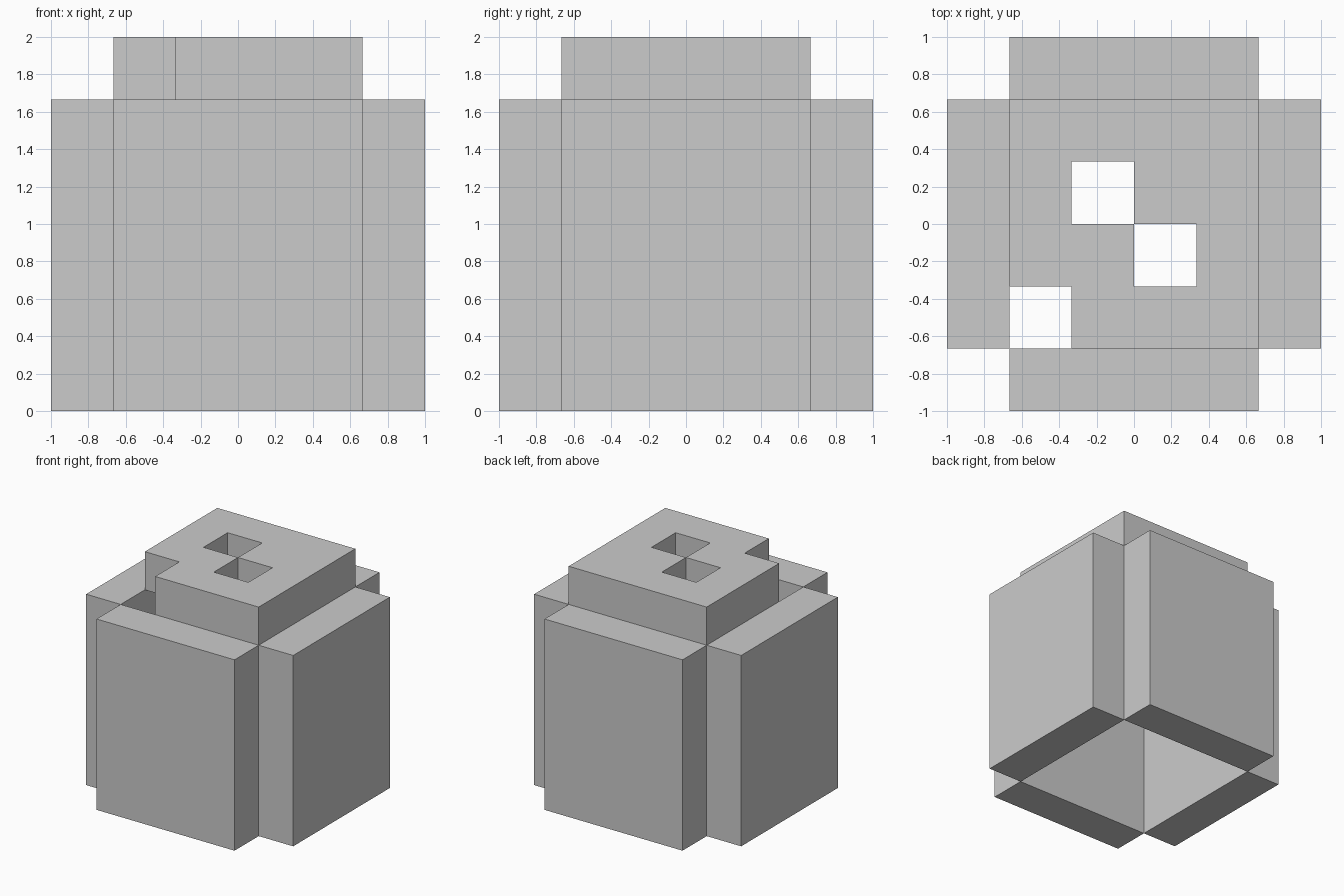
import bpy, bmesh
from math import pi
from mathutils import Matrix, Vector

if "Cube" in bpy.data.objects:
    bpy.data.objects.remove(bpy.data.objects["Cube"])

U = 1 / 3  # grid unit: the model is 6 x 6 x 6 units


def finish(bm, name):
    mesh = bpy.data.meshes.new(name)
    bm.to_mesh(mesh)
    bm.free()
    obj = bpy.data.objects.new(name, mesh)
    bpy.context.collection.objects.link(obj)
    return obj


# Four side walls around an open, hollow middle
for i, side in enumerate(("front", "right", "back", "left")):
    bm = bmesh.new()
    bmesh.ops.create_cube(bm, size=1)
    bmesh.ops.scale(bm, vec=(4 * U, U, 5 * U), verts=bm.verts)
    bmesh.ops.translate(bm, vec=(0, -2.5 * U, 2.5 * U), verts=bm.verts)
    bmesh.ops.rotate(bm, matrix=Matrix.Rotation(i * pi / 2, 3, 'Z'), verts=bm.verts)
    finish(bm, side + "_wall")

# Top plate: 4 x 4 cells with a missing corner and two diagonal holes
holes = {(0, 0), (1, 2), (2, 1)}
cells = {(x, y, 0) for x in range(4) for y in range(4)} - {(x, y, 0) for x, y in holes}
bm = bmesh.new()
for cell in sorted(cells):
    centre = Vector(((cell[0] - 1.5) * U, (cell[1] - 1.5) * U, 5.5 * U))
    for axis in range(3):
        for sign in (-1, 1):
            n = Vector((0, 0, 0))
            n[axis] = sign
            if tuple(int(c + d) for c, d in zip(cell, n)) in cells:
                continue  # hidden between two cells
            a = Vector((0, 0, 0))
            a[(axis + 1) % 3] = 1
            b = n.cross(a)
            corners = (n - a - b, n + a - b, n + a + b, n - a + b)
            bm.faces.new([bm.verts.new(centre + c * U / 2) for c in corners])
bmesh.ops.remove_doubles(bm, verts=bm.verts, dist=0.001)
finish(bm, "top_plate")
